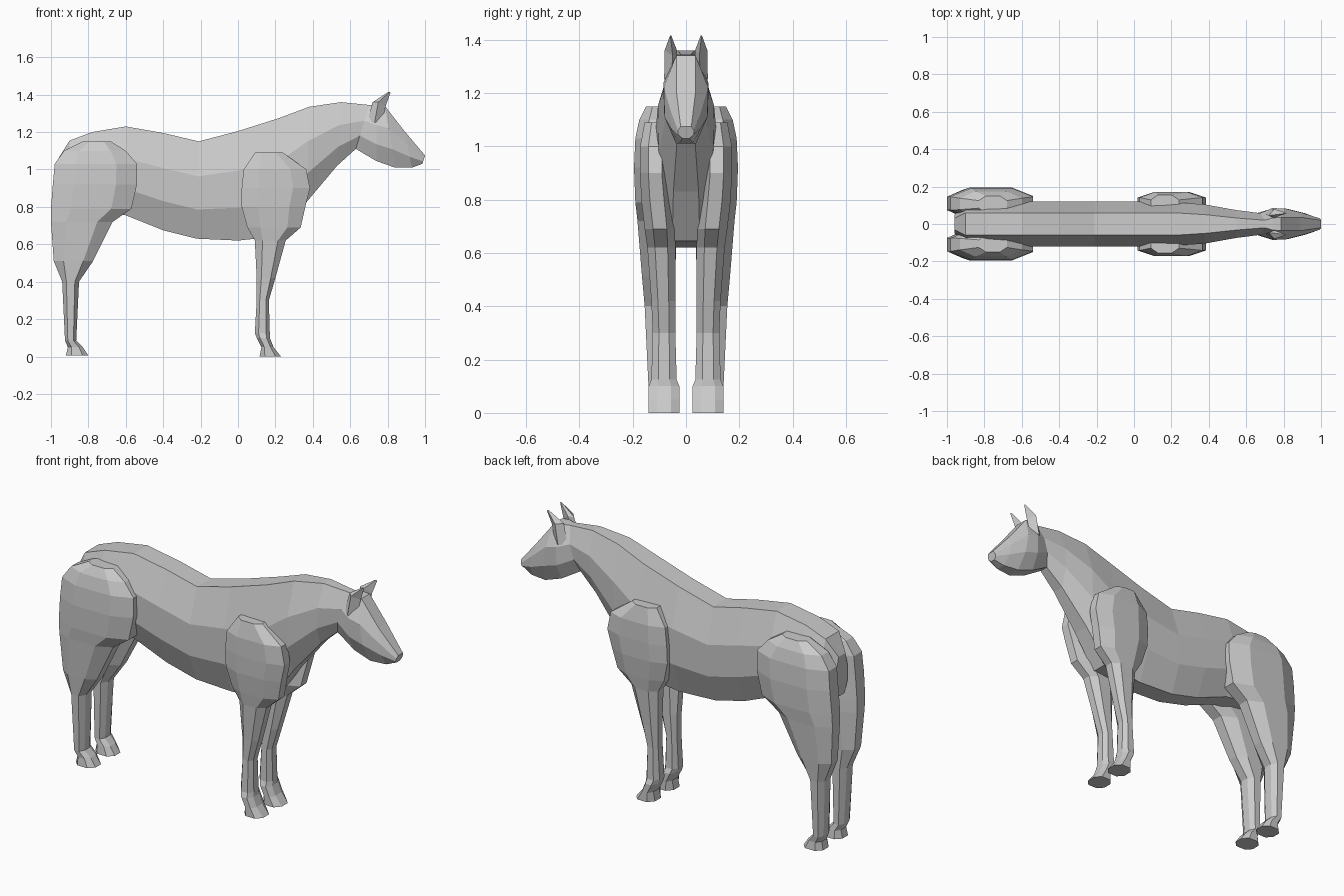
import bpy, bmesh


def loft(name, rings, mirror=False):
    """Skin a list of equal-length point rings, cap both ends, flat shaded."""
    bm = bmesh.new()
    loops = [[bm.verts.new(p) for p in ring] for ring in rings]
    n = len(loops[0])
    for a, b in zip(loops, loops[1:]):
        for i in range(n):
            j = (i + 1) % n
            bm.faces.new((a[i], a[j], b[j], b[i]))
    bm.faces.new(loops[0][::-1])
    bm.faces.new(loops[-1])
    bmesh.ops.recalc_face_normals(bm, faces=bm.faces)
    mesh = bpy.data.meshes.new(name)
    bm.to_mesh(mesh)
    bm.free()
    ob = bpy.data.objects.new(name, mesh)
    bpy.context.collection.objects.link(ob)
    if mirror:
        mod = ob.modifiers.new("Mirror", 'MIRROR')
        mod.use_axis = (False, True, False)
        mod.use_mirror_merge = False
    return ob


def body_ring(xt, zt, xb, zb, w, wt):
    """Octagon between a top and a bottom point, half width w, flat top half width wt."""
    side = [(1, wt), (0.64, w), (0.30, w * 0.97), (0, w * 0.45)]
    half = [(xb + (xt - xb) * t, y, zb + (zt - zb) * t) for t, y in side]
    return half + [(x, -y, z) for x, y, z in reversed(half)]


def leg_ring(z, x0, x1, y0, y1):
    """Horizontal octagon filling the given x and y ranges."""
    cx, cy, a, b = (x0 + x1) / 2, (y0 + y1) / 2, (x1 - x0) / 2, (y1 - y0) / 2
    pts = [(1, .45), (.5, 1), (-.5, 1), (-1, .45), (-1, -.45), (-.5, -1), (.5, -1), (1, -.45)]
    return [(cx + a * u, cy + b * v, z) for u, v in pts]


# Trunk, neck and head: top x, top z, bottom x, bottom z, half width, top half width
trunk = [
    (-.96, 1.06, -.96, .84, .05, .03),
    (-.90, 1.155, -.90, .80, .10, .06),
    (-.78, 1.20, -.78, .78, .12, .06),
    (-.60, 1.23, -.60, .755, .12, .06),
    (-.40, 1.195, -.40, .675, .12, .06),
    (-.21, 1.15, -.22, .63, .12, .06),
    (.00, 1.205, .00, .62, .12, .06),
    (.22, 1.275, .24, .645, .115, .06),
    (.38, 1.335, .37, .83, .105, .05),
    (.55, 1.36, .53, 1.02, .075, .032),
    (.70, 1.345, .63, 1.11, .058, .02),
    (.74, 1.345, .74, 1.045, .085, .032),
    (.785, 1.34, .84, 1.01, .083, .036),
    (.89, 1.205, .93, 1.01, .058, .036),
    (1.0, 1.075, .985, 1.03, .03, .02),
]
loft("body", [body_ring(*r) for r in trunk])

# Hind legs: z, x range, y range
hind = [
    (.005, -.92, -.80, .03, .14),
    (.05, -.91, -.83, .035, .135),
    (.085, -.925, -.865, .04, .14),
    (.40, -.94, -.85, .04, .155),
    (.51, -.985, -.775, .04, .165),
    (.72, -1.0, -.67, .035, .182),
    (.79, -1.0, -.57, .03, .19),
    (.92, -.99, -.54, .03, .195),
    (1.03, -.98, -.54, .03, .19),
    (1.10, -.93, -.60, .04, .175),
    (1.15, -.83, -.68, .06, .15),
]
loft("hind_leg", [leg_ring(*r) for r in hind], True)

# Front legs
front = [
    (0, .115, .23, .025, .14),
    (.05, .125, .19, .025, .14),
    (.10, .10, .17, .025, .14),
    (.125, .09, .17, .035, .13),
    (.30, .10, .165, .04, .125),
    (.42, .10, .20, .04, .13),
    (.62, .09, .255, .04, .145),
    (.69, .05, .335, .04, .155),
    (.80, .02, .36, .05, .168),
    (.90, .02, .385, .06, .172),
    (1.0, .03, .365, .06, .172),
    (1.09, .09, .24, .06, .155),
]
loft("front_leg", [leg_ring(*r) for r in front], True)

# Ears
ear = [
    ((.69, .055, 1.25), (.73, .035, 1.26), (.77, .055, 1.25), (.73, .082, 1.25)),
    ((.72, .045, 1.36), (.75, .034, 1.36), (.79, .05, 1.34), (.75, .08, 1.36)),
    ((.805, .056, 1.415), (.81, .055, 1.415), (.815, .058, 1.41), (.81, .06, 1.415)),
]
loft("ear", ear, True)
